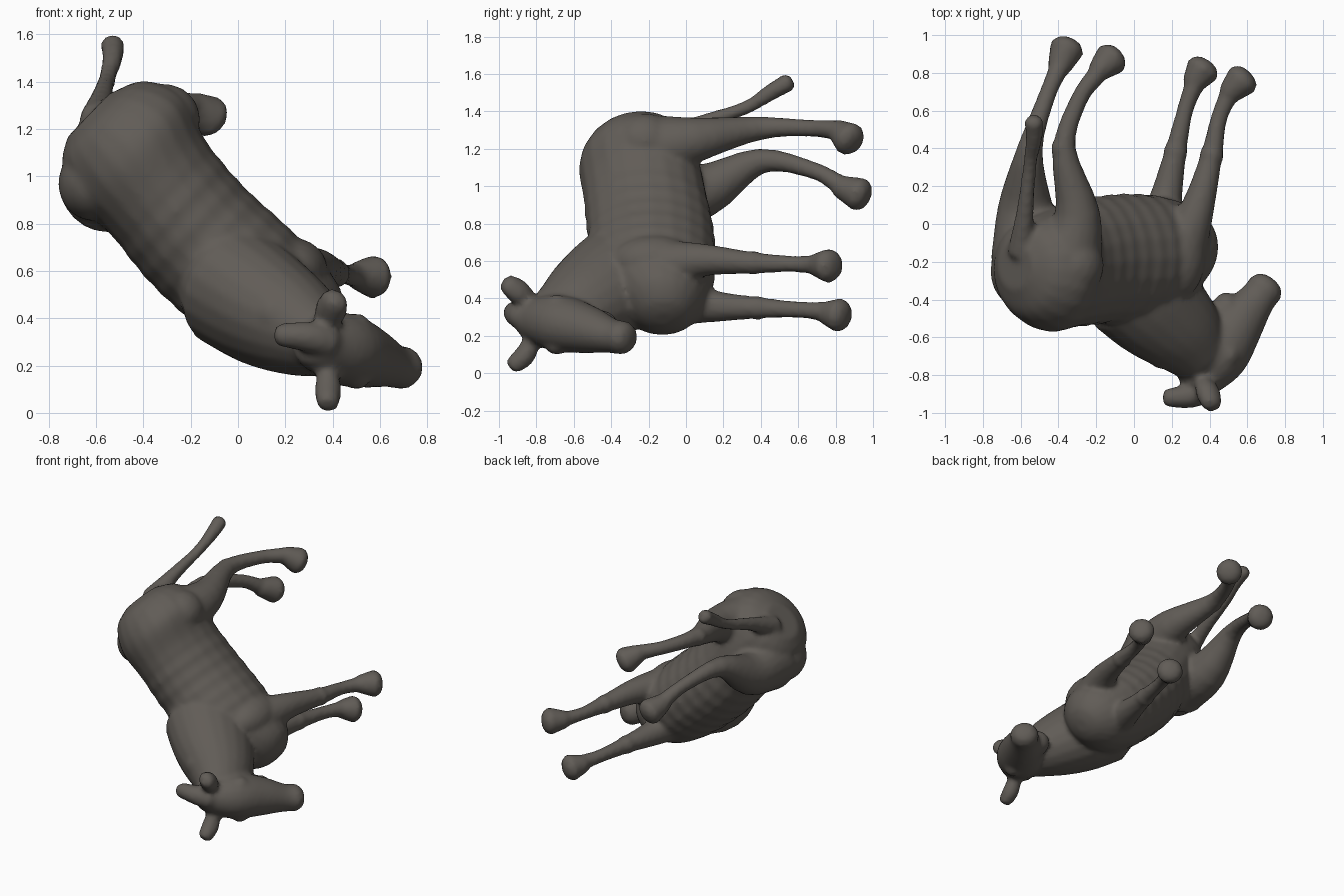
import bpy, bmesh, math
from mathutils import Vector

if "Cube" in bpy.data.objects:
    bpy.data.objects.remove(bpy.data.objects["Cube"])

SIDES = 20
bm = bmesh.new()


def spline(pts, sub=4):
    """Catmull-Rom through tuples of any length."""
    P = [Vector(p) for p in pts]
    P = [P[0] * 2 - P[1]] + P + [P[-1] * 2 - P[-2]]
    out = []
    for i in range(1, len(P) - 2):
        a, b, c, d = P[i - 1:i + 3]
        for k in range(sub):
            t = k / sub
            out.append((b * 2 + (c - a) * t + (a * 2 - b * 5 + c * 4 - d) * t * t
                        + (b * 3 - a - c * 3 + d) * t ** 3) * 0.5)
    return out + [P[-2]]


def loft(rings):
    """Skin rings given as (centre, axis_u, axis_v) and cap the ends."""
    loops = [[bm.verts.new(c + u * math.cos(2 * math.pi * k / SIDES) + v * math.sin(2 * math.pi * k / SIDES))
              for k in range(SIDES)] for c, u, v in rings]
    faces = [bm.faces.new(loops[0][::-1]), bm.faces.new(loops[-1])]
    for a, b in zip(loops, loops[1:]):
        for k in range(SIDES):
            j = (k + 1) % SIDES
            faces.append(bm.faces.new((a[k], a[j], b[j], b[k])))
    bmesh.ops.recalc_face_normals(bm, faces=faces)


def limb(xyz, radii, side=(0.69, 0, 0.72), flat=1.0):
    """Round-ended tube; 'flat' scales the radius along the side direction."""
    P = [Vector(p) for p in spline(xyz)]
    R = [max(0.01, r[0]) for r in spline([(r, 0) for r in radii])]
    rings = []
    n = len(P)
    for i, c in enumerate(P):
        t = (P[min(i + 1, n - 1)] - P[max(i - 1, 0)]).normalized()
        u = Vector(side)
        u = (u - t * u.dot(t)).normalized()
        v = t.cross(u)
        if i == 0:
            for k in (0.35, 0.75):
                rings.append((c - t * R[0] * 0.6 * math.sqrt(1 - k * k), u * R[0] * flat * k, v * R[0] * k))
        rings.append((c, u * R[i] * flat, v * R[i]))
        if i == n - 1:
            for k in (0.75, 0.35):
                rings.append((c + t * R[i] * 0.6 * math.sqrt(1 - k * k), u * R[i] * flat * k, v * R[i] * k))
    loft(rings)


def blob(c, r):
    """Ellipsoid muscle or bone bump."""
    res = bmesh.ops.create_icosphere(bm, subdivisions=3, radius=1)
    for v in res["verts"]:
        v.co = Vector((v.co.x * r[0], v.co.y * r[1], v.co.z * r[2])) + Vector(c)


# trunk: along-body p, sideways q, y centre, sideways radius, depth radius
A, Q = Vector((0.72, 0, -0.69)), Vector((0.69, 0, 0.72))
trunk = [(-1.33, .47, -.22, .13, .13), (-1.26, .49, -.24, .25, .25), (-1.1, .495, -.25, .315, .32),
         (-.9, .455, -.22, .285, .33), (-.65, .425, -.19, .285, .34), (-.4, .43, -.18, .285, .34),
         (-.2, .44, -.16, .265, .30), (-.05, .46, -.13, .22, .22), (.04, .47, -.12, .13, .13),
         (.07, .47, -.12, .05, .05)]
rings = []
for (p, q, y), (rq, ry) in zip(spline([t[:3] for t in trunk], 8), spline([t[3:] for t in trunk], 8)):
    rib = 1 + (0.012 * math.sin(p * 62) if -.85 < p < -.25 else 0)
    rings.append((A * p + Q * q + Vector((0, y, 0)), Q * rq * rib, Vector((0, ry * rib, 0))))
loft(rings)

# neck, deep front to back
limb([(-.02, -.32, .53), (.11, -.44, .445), (.25, -.57, .365), (.36, -.70, .30)], [.30, .285, .24, .17],
     flat=.88)
# loose skin folds over the withers
for x, y, z in ((-.04, -.54, .57), (.06, -.61, .49), (.16, -.69, .42)):
    blob((x, y, z), (.09, .08, .09))
# head
limb([(.33, -.83, .29), (.44, -.69, .27), (.55, -.53, .235), (.65, -.40, .20), (.70, -.335, .19)],
     [.12, .165, .14, .10, .098], side=(0, 0, 1), flat=0.93)
limb([(.18, -.92, .33), (.30, -.91, .32), (.38, -.87, .30)], [.05, .065, .075])
# jaw and brow bumps
blob((.49, -.47, .25), (.085, .11, .09))
for z in (.14, .38):
    blob((.50, -.69, z), (.055, .06, .04))
# ears
limb([(.36, -.82, .36), (.39, -.89, .43), (.41, -.95, .475)], [.045, .07, .06], flat=0.85)
limb([(.38, -.80, .22), (.38, -.86, .10), (.38, -.92, .045)], [.04, .058, .05], flat=0.95)

# legs: hip or shoulder, thigh, joint, shin, fetlock
hind = [.21, .145, .068, .046, .052]
limb([(-.55, -.15, .97), (-.575, .10, .98), (-.55, .40, 1.135), (-.46, .68, 1.085), (-.40, .82, 1.01)], hind)
limb([(-.35, -.18, 1.20), (-.30, .06, 1.25), (-.37, .40, 1.31), (-.29, .66, 1.31), (-.19, .80, 1.30)],
     [.19, .12, .062, .046, .052])
fore = [.15, .09, .058, .044, .052]
limb([(.24, -.15, .57), (.335, .08, .605), (.41, .36, .59), (.45, .56, .585), (.51, .70, .58)], fore)
limb([(.10, -.15, .40), (.165, .12, .36), (.22, .38, .35), (.27, .60, .34), (.32, .74, .33)], fore)
# knees and hocks
for c in ((-.555, .40, 1.135), (-.375, .40, 1.31), (.41, .36, .59), (.22, .38, .35)):
    blob(c, (.064, .07, .064))
# hooves
for a, b in [((-.40, .82, 1.00), (-.355, .93, .955)), ((-.19, .81, 1.30), (-.12, .875, 1.25)),
             ((.50, .69, .58), (.575, .765, .575)), ((.31, .74, .325), (.365, .82, .31))]:
    limb([a, b], [.060, .093])

# shoulder and hip muscles
blob((.23, -.17, .60), (.15, .23, .14))
blob((.05, -.2, .38), (.15, .22, .14))
blob((-.31, -.22, 1.24), (.15, .17, .15))
blob((-.61, -.25, .97), (.15, .19, .16))

# tail
limb([(-.60, -.15, 1.24), (-.575, .08, 1.335), (-.55, .32, 1.42), (-.53, .45, 1.50), (-.53, .545, 1.555)],
     [.07, .045, .036, .044, .05])

# fuse all parts into one skin
me = bpy.data.meshes.new("calf")
bm.to_mesh(me)
bm.free()
calf = bpy.data.objects.new("calf_body", me)
bpy.context.collection.objects.link(calf)
remesh = calf.modifiers.new("fuse", 'REMESH')
remesh.mode = 'VOXEL'
remesh.voxel_size = 0.018
remesh.use_smooth_shade = True
soft = calf.modifiers.new("soften", 'SMOOTH')
soft.factor = 0.5
soft.iterations = 3

hide = bpy.data.materials.new("dark_hide")
hide.diffuse_color = (0.12, 0.108, 0.095, 1)
hide.use_nodes = True
hide.node_tree.nodes["Principled BSDF"].inputs["Base Color"].default_value = hide.diffuse_color
me.materials.append(hide)
